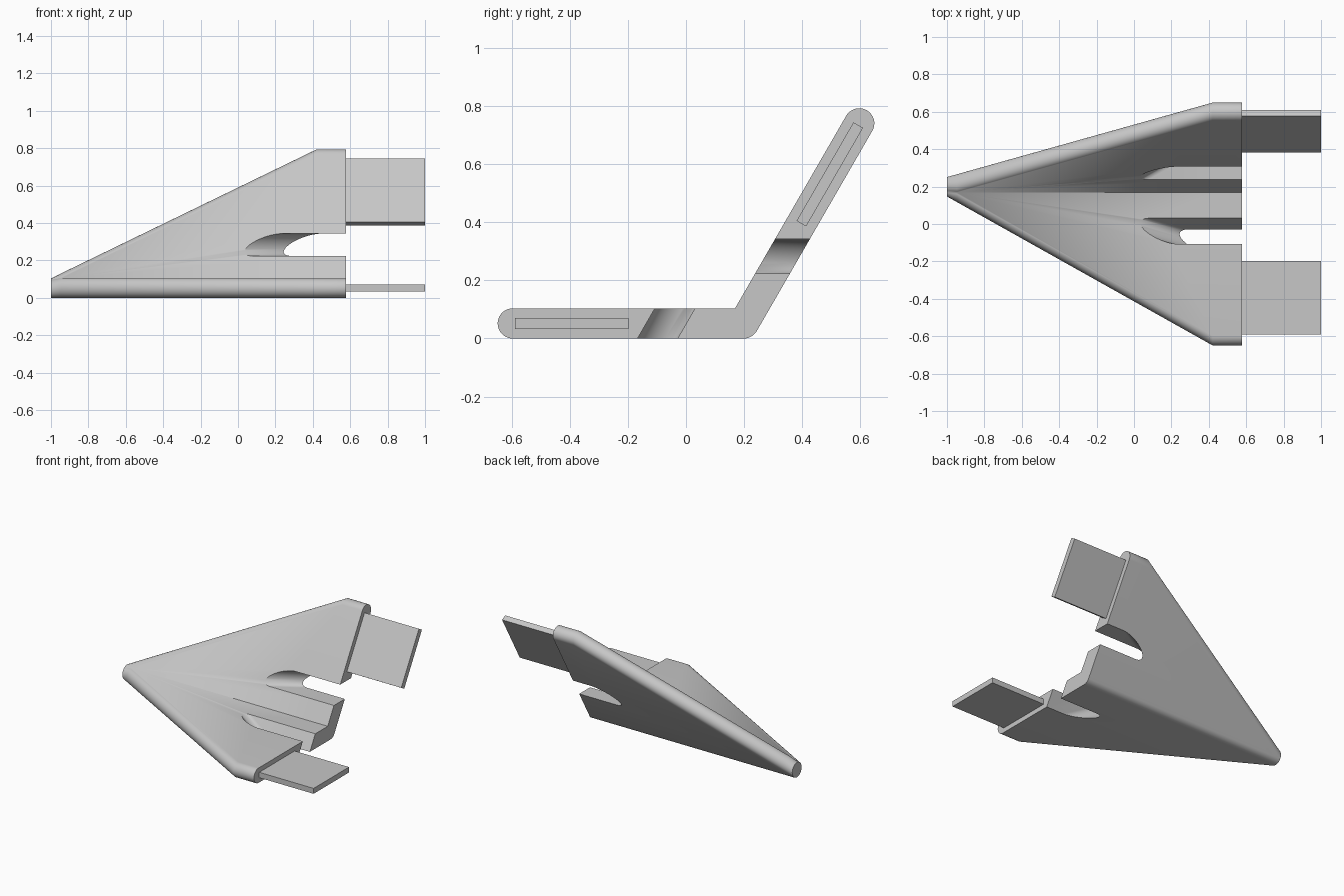
import bpy, bmesh
from math import sin, cos, pi, radians, sqrt
from mathutils import Vector

cube = bpy.data.objects.get("Cube")
if cube:
    bpy.data.objects.remove(cube, do_unlink=True)

grey = bpy.data.materials.new("light grey")
grey.use_nodes = True
grey.diffuse_color = (0.57, 0.57, 0.57, 1)
grey.node_tree.nodes["Principled BSDF"].inputs["Base Color"].default_value = (0.57, 0.57, 0.57, 1)

R = 0.052                      # half the plate thickness
HINGE = Vector((0, 0.199, R))  # fold line, running along x
SPAN = 0.796                   # fold line to wing edge
BACK = 0.578
# Each wing frame: direction outward along the wing, and its inner normal
LOWER = (Vector((0, -1, 0)), Vector((0, 0, 1)))
UPPER = (Vector((0, 0.5, sqrt(3) / 2)), Vector((0, -sqrt(3) / 2, 0.5)))


def place(wing, x, s, n):
    return HINGE + Vector((x, 0, 0)) + wing[0] * s + wing[1] * n


def loft(name, loops):
    """Skin closed loops of equal length and cap both ends."""
    bm = bmesh.new()
    rings = [[bm.verts.new(p) for p in loop] for loop in loops]
    for a, b in zip(rings, rings[1:]):
        for i in range(len(a)):
            j = (i + 1) % len(a)
            bm.faces.new((a[i], a[j], b[j], b[i]))
    bm.faces.new(rings[0][::-1])
    bm.faces.new(rings[-1])
    bmesh.ops.remove_doubles(bm, verts=bm.verts, dist=1e-5)
    bmesh.ops.recalc_face_normals(bm, faces=bm.faces)
    mesh = bpy.data.meshes.new(name)
    bm.to_mesh(mesh)
    bm.free()
    mesh.materials.append(grey)
    ob = bpy.data.objects.new(name, mesh)
    bpy.context.collection.objects.link(ob)
    return ob


def arc(x, centre, start, end, steps):
    angles = [radians(start + (end - start) * i / steps) for i in range(steps + 1)]
    return [centre + Vector((x, cos(a) * R, sin(a) * R)) for a in angles]


def section(x, s):
    """Folded plate outline with round edges, wings of length s."""
    tip = s == 0
    corner_dist = R if tip else R / sin(pi / 3)
    corner = HINGE + Vector((x, -0.5 * corner_dist, sin(pi / 3) * corner_dist))
    lower = arc(x, HINGE + LOWER[0] * s, 120 if tip else 90, 270, 20)
    fold = arc(x, HINGE, 270, 330, 8)
    upper = arc(x, HINGE + UPPER[0] * s, -30, 120 if tip else 150, 20)
    return [corner] + lower + fold + upper


# Folded wing body: pointed nose, straight trailing part
FULL = 0.42
start = R / sqrt(3)
body = loft("folded_wing", [
    section(-1, 0),
    section(-1 + (FULL + 1) * start / SPAN, start),
    section(FULL, SPAN),
    section(BACK, SPAN)])


# Slanted round-ended slots, one through each wing
def slot_cutter(wing):
    loops = []
    for n in (2 * R, -2 * R):
        t = (R - n) / (2 * R)
        outline = []
        for i in range(25):
            a = pi * i / 24
            outline.append((0.157 - 0.095 * sin(a) - 0.078 * cos(a), 0.237 - 0.069 * cos(a)))
        outline += [(1.0, 0.306), (1.0, 0.168)]
        loops.append([place(wing, x + 0.21 * t, s + 0.06 * t, n) for x, s in outline])
    return loft("slot_cutter", loops)


for wing in (LOWER, UPPER):
    cutter = slot_cutter(wing)
    cutter.hide_render = True
    mod = body.modifiers.new("slot", "BOOLEAN")
    mod.operation = "DIFFERENCE"
    mod.solver = "EXACT"
    mod.object = cutter
    bpy.context.view_layer.objects.active = body
    bpy.ops.object.modifier_apply(modifier=mod.name)
    bpy.data.objects.remove(cutter, do_unlink=True)

# Thin flat tabs behind each wing
for name, wing in (("lower_tab", LOWER), ("upper_tab", UPPER)):
    loft(name, [[place(wing, x, s, n) for s, n in
                 ((0.397, -0.019), (0.789, -0.019), (0.789, 0.019), (0.397, 0.019))]
                for x in (BACK - 0.02, 1.0)])

bpy.ops.object.select_all(action="DESELECT")
body.select_set(True)
bpy.context.view_layer.objects.active = body
bpy.ops.object.shade_smooth_by_angle(angle=radians(30))
